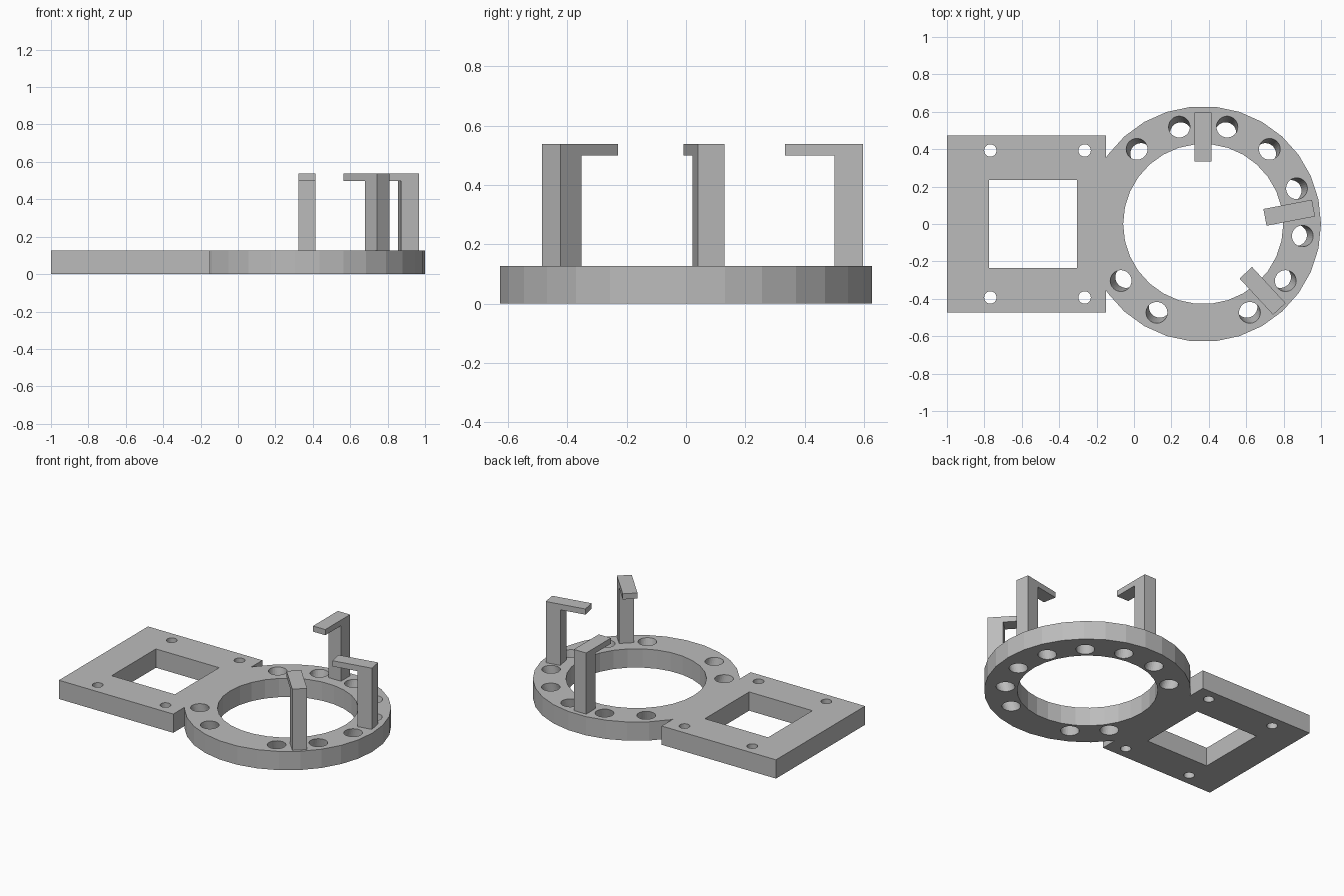
import bpy
from math import radians, cos, sin, tan
from mathutils import Matrix, Vector

if "Cube" in bpy.data.objects:
    bpy.data.objects.remove(bpy.data.objects["Cube"])

THICK = 0.126                      # plate and ring thickness
CENTRE = Vector((0.37, 0, 0))      # ring axis
RING_R, BORE_R = 0.63, 0.428
CLIP_TOP = 0.537

grey = bpy.data.materials.new("plain grey")
grey.use_nodes = True
colour = (0.5, 0.5, 0.5, 1)
grey.diffuse_color = colour
grey.node_tree.nodes["Principled BSDF"].inputs["Base Color"].default_value = colour


def prism(name, outline, z0, z1, lean=Vector((0, 0, 0))):
    """Extrude an outline from z0 to z1, shifting the top by lean."""
    n = len(outline)
    verts = [(x, y, z0) for x, y in outline]
    verts += [(x + lean.x, y + lean.y, z1) for x, y in outline]
    faces = [tuple(reversed(range(n))), tuple(range(n, 2 * n))]
    faces += [(i, (i + 1) % n, n + (i + 1) % n, n + i) for i in range(n)]
    mesh = bpy.data.meshes.new(name)
    mesh.from_pydata(verts, [], faces)
    mesh.materials.append(grey)
    obj = bpy.data.objects.new(name, mesh)
    bpy.context.collection.objects.link(obj)
    return obj


def rectangle(x0, x1, y0, y1):
    return [(x0, y0), (x1, y0), (x1, y1), (x0, y1)]


def circle(x, y, r, sides=30):
    steps = [radians(360 * i / sides) for i in range(sides)]
    return [(x + r * cos(a), y + r * sin(a)) for a in steps]


def combine(target, other, operation):
    """Apply a boolean and discard the helper."""
    mod = target.modifiers.new("boolean", "BOOLEAN")
    mod.operation = operation
    mod.solver = "EXACT"
    mod.object = other
    bpy.context.view_layer.objects.active = target
    bpy.ops.object.modifier_apply(modifier=mod.name)
    bpy.data.objects.remove(other)


# Square mounting plate joined to the ring
base = prism("base_plate_and_ring", rectangle(-1, -0.15, -0.473, 0.473), 0, THICK)
ring = prism("ring", circle(CENTRE.x, 0, RING_R), 0, THICK)
combine(base, ring, "UNION")

# Ring bore, square window and screw holes
LOW, HIGH = -0.1, THICK + 0.1
cutters = [circle(CENTRE.x, 0, BORE_R), rectangle(-0.775, -0.305, -0.235, 0.235)]
cutters += [circle(x, y, 0.033) for x in (-0.768, -0.264) for y in (-0.393, 0.393)]
for outline in cutters:
    combine(base, prism("cutter", outline, LOW, HIGH), "DIFFERENCE")

# Round holes that lean outwards towards the top; three of thirteen are left out
slope = tan(radians(15))
for k in range(13):
    if k in (0, 9, 10):
        continue
    angle = radians(-90 + 360 * k / 13)
    out = Vector((cos(angle), sin(angle), 0))
    foot = CENTRE + out * (0.535 - slope * (THICK - LOW))
    cutter = prism("cutter", circle(foot.x, foot.y, 0.057), LOW, HIGH,
                   out * slope * (HIGH - LOW))
    combine(base, cutter, "DIFFERENCE")


def clip(name, angle, inner, offset):
    """Upright post with an arm reaching in over the bore."""
    outer = inner + 0.264
    post = outer - 0.097
    under = CLIP_TOP - 0.038
    profile = [(post, THICK), (outer, THICK), (outer, CLIP_TOP),
               (inner, CLIP_TOP), (inner, under), (post, under)]
    obj = prism(name, profile, -0.0455 - offset, 0.0455 - offset)
    upright = Matrix.Rotation(radians(90), 4, "X")
    turn = Matrix.Rotation(radians(angle), 4, "Z")
    obj.data.transform(Matrix.Translation(CENTRE) @ turn @ upright)


clip("back_clip", 90, 0.333, 0)
clip("left_clip", 10.8, 0.331, -0.027)
clip("front_clip", -47.2, 0.346, -0.01)
